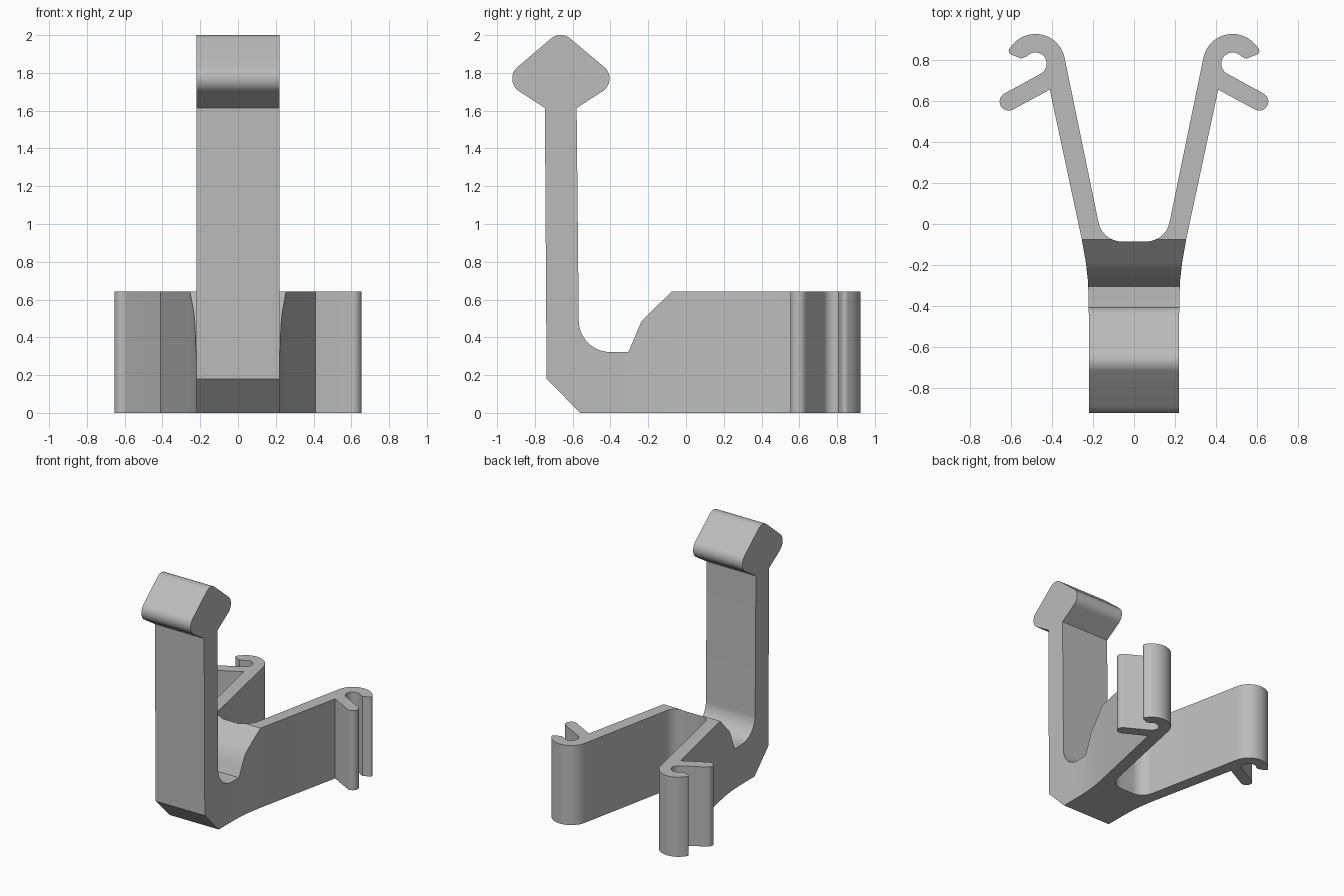
import bpy
import bmesh
from math import cos, sin, radians
from mathutils import Vector

if "Cube" in bpy.data.objects:
    bpy.data.objects.remove(bpy.data.objects["Cube"])


def arc(cx, cy, r, start, end, steps=14):
    """Points along a circular arc, angles in degrees."""
    angles = [radians(start + (end - start) * i / steps) for i in range(steps + 1)]
    return [(cx + r * cos(a), cy + r * sin(a)) for a in angles]


def prism(name, points, direction):
    """Extrude a closed 3D outline along a vector."""
    bm = bmesh.new()
    face = bm.faces.new([bm.verts.new(p) for p in points])
    extruded = bmesh.ops.extrude_face_region(bm, geom=[face])
    verts = [v for v in extruded["geom"] if isinstance(v, bmesh.types.BMVert)]
    bmesh.ops.translate(bm, verts=verts, vec=Vector(direction))
    bmesh.ops.recalc_face_normals(bm, faces=bm.faces)
    mesh = bpy.data.meshes.new(name)
    bm.to_mesh(mesh)
    bm.free()
    obj = bpy.data.objects.new(name, mesh)
    bpy.context.collection.objects.link(obj)
    return obj


grey = bpy.data.materials.new("plain grey")
grey.use_nodes = True
grey.diffuse_color = (0.5, 0.5, 0.5, 1)
grey.node_tree.nodes["Principled BSDF"].inputs["Base Color"].default_value = (0.5, 0.5, 0.5, 1)

# Plan outline of one half: inner wall, hooked clip, prong, outer wall, stem
half_plan = (
    arc(0.06, 0.03, 0.115, 270, 348)
    + arc(0.48, 0.78, 0.145, 170, 34, 20)
    + arc(0.59, 0.843, 0.02, 30, -70, 6)
    + [(0.549, 0.805)]
    + arc(0.48, 0.78, 0.055, 42, 238, 18)
    + arc(0.61, 0.596, 0.044, 60, -120)
    + [(0.41, 0.654), (0.255, -0.07), (0.234, -0.19), (0.225, -0.27),
       (0.221, -0.36), (0.22, -0.46), (0.22, -1)]
)
plan = half_plan + [(-x, y) for x, y in reversed(half_plan)]

# Side outline: base, sloped shoulder, fillet, upright stem, arrow-shaped head
side = (
    [(-0.56, 0), (1, 0), (1, 0.643), (-0.075, 0.643), (-0.235, 0.487), (-0.305, 0.322)]
    + arc(-0.40, 0.49, 0.168, 270, 180)
    + [(-0.579, 1.614)]
    + arc(-0.485, 1.77, 0.08, -60, 51)
    + arc(-0.664, 1.92, 0.08, 51, 129)
    + arc(-0.84, 1.77, 0.08, 129, 240)
    + [(-0.747, 1.614), (-0.738, 0.18)]
)

# The bracket is the solid shared by both outlines
bracket = prism("clip_bracket", [(x, y, -0.1) for x, y in plan], (0, 0, 2.3))
side_cutter = prism("side_profile_cutter", [(-1, y, z) for y, z in side], (2, 0, 0))
for obj in (bracket, side_cutter):
    obj.data.materials.append(grey)

cut = bracket.modifiers.new("side profile", "BOOLEAN")
cut.operation = "INTERSECT"
cut.solver = "EXACT"
cut.object = side_cutter
bpy.ops.object.select_all(action="DESELECT")
bpy.context.view_layer.objects.active = bracket
bracket.select_set(True)
bpy.ops.object.modifier_apply(modifier=cut.name)
bpy.data.objects.remove(side_cutter)
bpy.ops.object.shade_smooth_by_angle(angle=radians(25))
